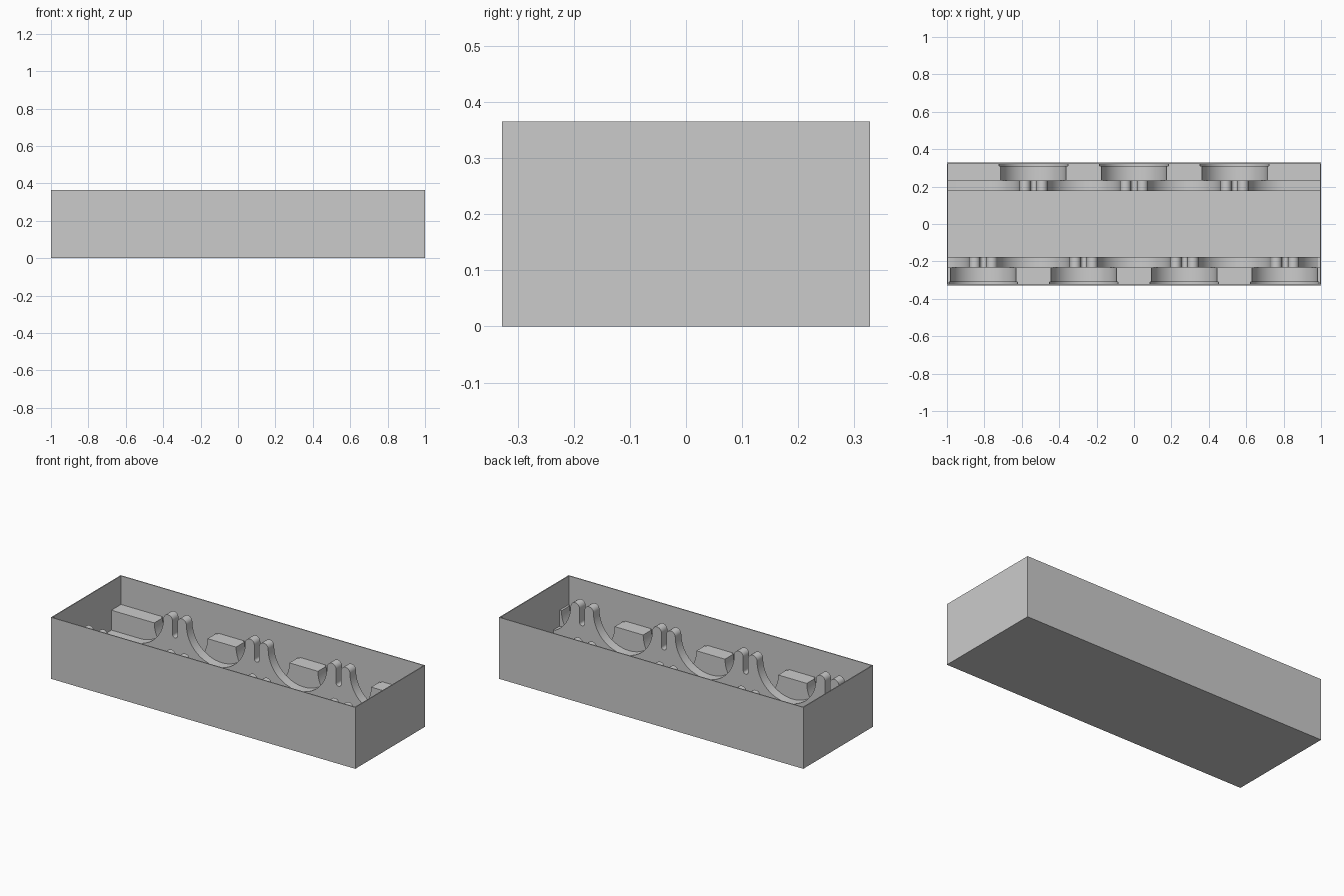
import bpy
import bmesh
from math import cos, sin, pi

cube = bpy.data.objects.get("Cube")
if cube:
    bpy.data.objects.remove(cube, do_unlink=True)

LENGTH, WIDTH, HEIGHT, WALL, FLOOR = 2.0, 0.655, 0.365, 0.008, 0.01
END = LENGTH / 2 - WALL + 0.002       # strips sink slightly into the walls
BASE = FLOOR - 0.004
AXLE_Z = 0.195
PITCH = 0.5375

grey = bpy.data.materials.new("light_grey")
grey.use_nodes = True
colour = (0.6, 0.6, 0.6, 1)
grey.diffuse_color = colour
grey.node_tree.nodes["Principled BSDF"].inputs["Base Color"].default_value = colour


def finish(name, bm):
    bmesh.ops.recalc_face_normals(bm, faces=bm.faces[:])
    mesh = bpy.data.meshes.new(name)
    bm.to_mesh(mesh)
    bm.free()
    mesh.materials.append(grey)
    obj = bpy.data.objects.new(name, mesh)
    bpy.context.collection.objects.link(obj)
    return obj


def arc(cx, cz, r, start, end, steps):
    angles = [start + (end - start) * i / steps for i in range(steps + 1)]
    return [(cx + r * cos(a), cz + r * sin(a)) for a in angles]


def extrude_profile(name, points, y0, y1):
    """Extrude an x-z outline from y0 to y1."""
    bm = bmesh.new()
    face = bm.faces.new([bm.verts.new((x, y0, z)) for x, z in points])
    result = bmesh.ops.extrude_face_region(bm, geom=[face])
    for v in result["geom"]:
        if isinstance(v, bmesh.types.BMVert):
            v.co.y = y1
    obj = finish(name, bm)
    bpy.ops.object.select_all(action="DESELECT")
    obj.select_set(True)
    bpy.context.view_layer.objects.active = obj
    bpy.ops.object.shade_smooth_by_angle(angle=pi / 6)


def pocket_profile(centres, radius):
    """Block outline with half-round wheel pockets in its top."""
    pts = [(-END, BASE), (-END, AXLE_Z)]
    for c in centres:
        pts += arc(c, AXLE_Z, radius, pi, 2 * pi, 32)
    return pts + [(END, AXLE_Z), (END, BASE)]


def clip_profile(centres):
    """Low rail outline with flared, slotted axle clips."""
    half, slot, flare, shoulder = 0.075, 0.016, 0.193, 0.27
    tip = (half - slot) / 2
    mid = (half + slot) / 2
    top = []
    for c in centres:
        top += arc(c - half - flare, shoulder, flare, -pi / 2, 0, 16)
        top += arc(c - mid, shoulder, tip, pi, 0, 12)[1:]
        top += arc(c, 0.19, slot, pi, 2 * pi, 10)
        top += arc(c + mid, shoulder, tip, pi, 0, 12)
        top += arc(c + half + flare, shoulder, flare, pi, 1.5 * pi, 16)[1:]
    top = [p for p in top if abs(p[0]) < END - 0.001]
    return [(-END, BASE), (-END, top[0][1])] + top + [(END, top[-1][1]), (END, BASE)]


# Open tray with thin walls
bm = bmesh.new()
bmesh.ops.create_cube(bm, size=1)
for v in bm.verts:
    v.co = (v.co.x * LENGTH, v.co.y * WIDTH, (v.co.z + 0.5) * HEIGHT)
lid = max(bm.faces, key=lambda f: f.calc_center_median().z)
bmesh.ops.inset_region(bm, faces=[lid], thickness=WALL)
cavity = bmesh.ops.extrude_face_region(bm, geom=[lid])
for v in cavity["geom"]:
    if isinstance(v, bmesh.types.BMVert):
        v.co.z = FLOOR
if lid.is_valid:
    bmesh.ops.delete(bm, geom=[lid], context="FACES_ONLY")
finish("tray", bm)

# Two staggered rows of wheel pockets with axle clips
rows = {
    "back": (1, [-PITCH, 0, PITCH]),
    "front": (-1, [PITCH * (i - 1.5) for i in range(4)]),
}
for side, (s, centres) in rows.items():
    extrude_profile(side + "_axle_clips", clip_profile(centres), s * 0.176, s * 0.232)
    extrude_profile(side + "_wheel_pockets", pocket_profile(centres, 0.175), s * 0.232, s * 0.31)
    extrude_profile(side + "_flange_grooves", pocket_profile(centres, 0.184), s * 0.31, s * 0.322)
